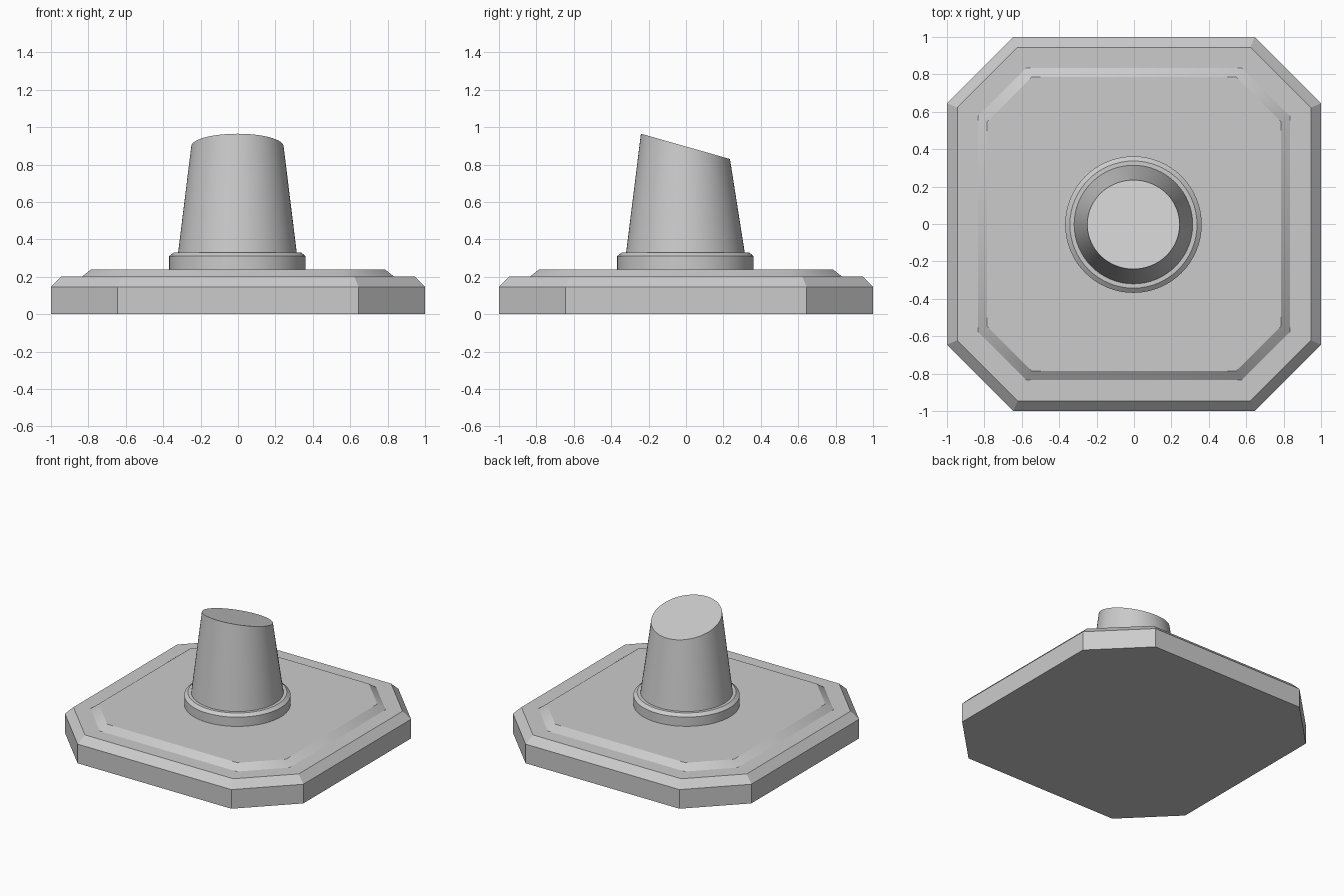
import bpy
import math

cube = bpy.data.objects.get("Cube")
if cube:
    bpy.data.objects.remove(cube, do_unlink=True)

# One plain grey for the whole model
grey = bpy.data.materials.new("light_grey")
grey.use_nodes = True
GREY = (0.6, 0.6, 0.6, 1)
grey.diffuse_color = GREY
grey.node_tree.nodes["Principled BSDF"].inputs["Base Color"].default_value = GREY


def octagon(half, corner, z):
    """Square ring with cut corners."""
    return [(x, y, z) for x, y in (
        (half, -corner), (half, corner), (corner, half), (-corner, half),
        (-half, corner), (-half, -corner), (-corner, -half), (corner, -half))]


def ellipse(rx, ry, z, slope=0, sides=64):
    """Round ring whose height can tilt along y."""
    ring = []
    for i in range(sides):
        a = math.tau * i / sides
        y = ry * math.sin(a)
        ring.append((rx * math.cos(a), y, z + slope * y))
    return ring


def loft(name, rings, smooth_angle=None):
    """Closed solid through a stack of equal rings."""
    n = len(rings[0])
    verts = [v for ring in rings for v in ring]
    faces = [tuple(reversed(range(n))),
             tuple(range(len(verts) - n, len(verts)))]
    for k in range(len(rings) - 1):
        for i in range(n):
            j = (i + 1) % n
            faces.append((k * n + i, k * n + j, (k + 1) * n + j, (k + 1) * n + i))
    mesh = bpy.data.meshes.new(name)
    mesh.from_pydata(verts, [], faces)
    mesh.materials.append(grey)
    obj = bpy.data.objects.new(name, mesh)
    bpy.context.collection.objects.link(obj)
    if smooth_angle:
        bpy.ops.object.select_all(action='DESELECT')
        obj.select_set(True)
        bpy.context.view_layer.objects.active = obj
        bpy.ops.object.shade_smooth_by_angle(angle=math.radians(smooth_angle))
    return obj


# Chamfered base slab
loft("base_slab", [octagon(1, 0.645, 0), octagon(1, 0.645, 0.145),
                   octagon(0.945, 0.622, 0.2)])

# Raised panel with softly shaded sloping rim
loft("raised_panel", [octagon(0.835, 0.575, 0.2), octagon(0.785, 0.547, 0.24)], 35)

# Collar around the foot of the post
collar = loft("collar", [ellipse(0.365, 0.365, 0.24), ellipse(0.365, 0.365, 0.31),
                         ellipse(0.34, 0.34, 0.33)], 30)

# Tapered post with a slanted top, high at the front
post = loft("tapered_post", [ellipse(0.317, 0.317, 0.33),
                             ellipse(0.247, 0.238, 0.897, slope=-0.284)], 30)

for part in (collar, post):
    part.location = (-0.003, -0.003, 0)
